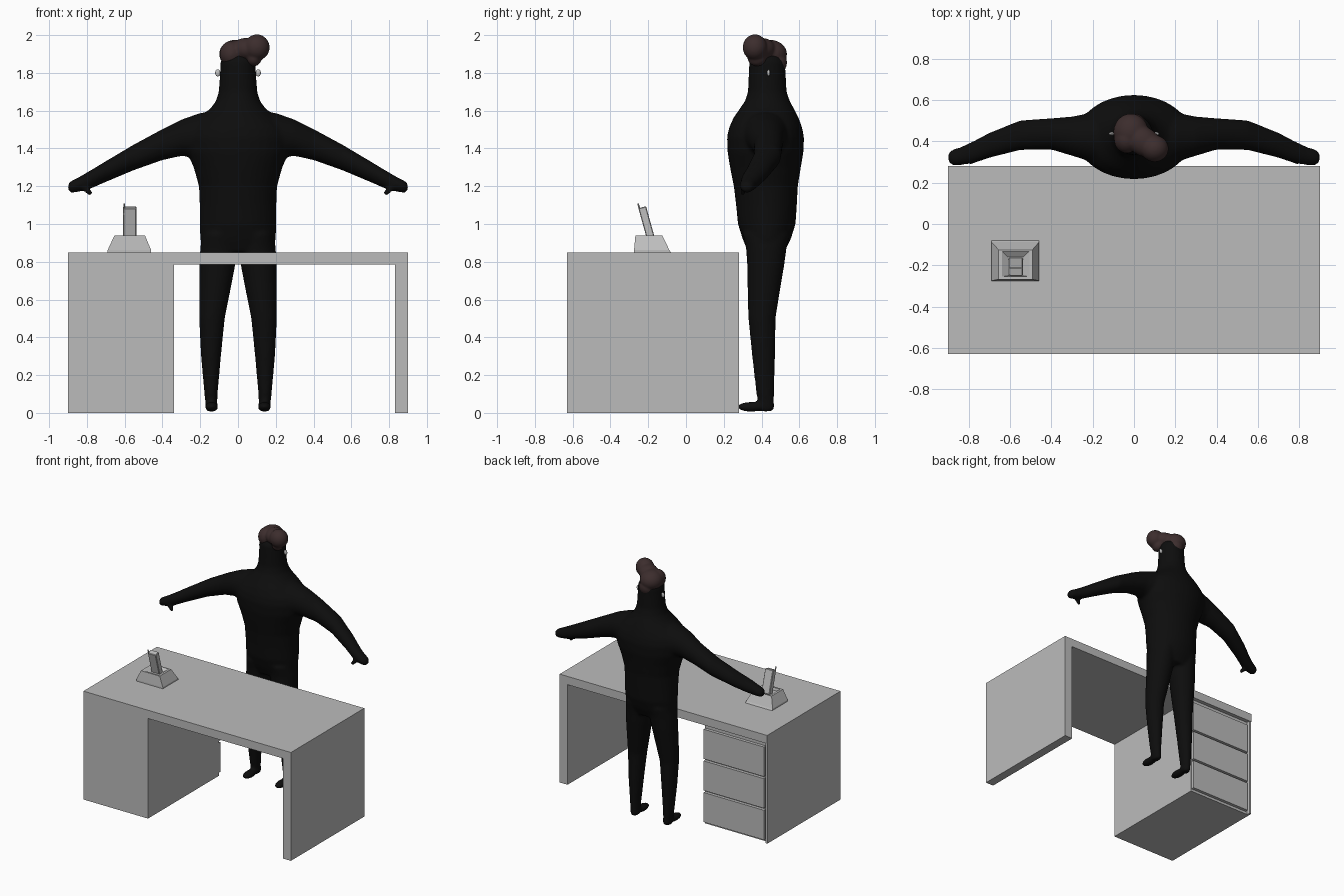
import bpy, bmesh, math
from mathutils import Vector, Matrix

cube = bpy.data.objects.get("Cube")
if cube:
    bpy.data.objects.remove(cube, do_unlink=True)


def material(name, r, g, b):
    m = bpy.data.materials.new(name)
    m.use_nodes = True
    m.diffuse_color = (r, g, b, 1)
    shader = m.node_tree.nodes["Principled BSDF"]
    shader.inputs["Base Color"].default_value = (r, g, b, 1)
    shader.inputs["Roughness"].default_value = 0.7
    return m


BLACK = material("black suit", 0.004, 0.004, 0.004)
BROWN = material("dark brown hair", 0.045, 0.026, 0.026)
GREY = material("desk grey", 0.5, 0.5, 0.5)
PALE = material("phone grey", 0.52, 0.52, 0.52)


def finish(bm, name, mat):
    bmesh.ops.recalc_face_normals(bm, faces=bm.faces)
    me = bpy.data.meshes.new(name)
    bm.to_mesh(me)
    bm.free()
    me.materials.append(mat)
    ob = bpy.data.objects.new(name, me)
    bpy.context.collection.objects.link(ob)
    return ob


def box(name, x0, x1, y0, y1, z0, z1, mat):
    bm = bmesh.new()
    size = Matrix.Diagonal((x1 - x0, y1 - y0, z1 - z0, 1))
    mid = Matrix.Translation(((x0 + x1) / 2, (y0 + y1) / 2, (z0 + z1) / 2))
    bmesh.ops.create_cube(bm, size=1, matrix=mid @ size)
    return finish(bm, name, mat)


def tube(bm, rings, n=32):
    """Closed loft through ellipses given as (centre, radius vector, radius vector)."""
    loops = []
    for c, u, v in rings:
        turn = [2 * math.pi * i / n for i in range(n)]
        loops.append([bm.verts.new(c + u * math.cos(t) + v * math.sin(t)) for t in turn])
    for a, b in zip(loops, loops[1:]):
        for i in range(n):
            j = (i + 1) % n
            bm.faces.new((a[i], a[j], b[j], b[i]))
    bm.faces.new(loops[0])
    bm.faces.new(loops[-1])


def upright(z, x0, x1, y0, y1):
    return (Vector(((x0 + x1) / 2, (y0 + y1) / 2, z)),
            Vector(((x1 - x0) / 2, 0, 0)), Vector((0, (y1 - y0) / 2, 0)))


def sideways(s, x, y0, y1, z0, z1):
    return (Vector((s * x, (y0 + y1) / 2, (z0 + z1) / 2)),
            Vector((0, (y1 - y0) / 2, 0)), Vector((0, 0, (z1 - z0) / 2)))


def ball(bm, centre, radii, spin=0, tilt=0):
    m = (Matrix.Translation(centre) @ Matrix.Rotation(spin, 4, 'Z')
         @ Matrix.Rotation(tilt, 4, 'X') @ Matrix.Diagonal((*radii, 1)))
    bmesh.ops.create_uvsphere(bm, u_segments=24, v_segments=16, radius=1, matrix=m)


def blend(ob, voxel, rounds):
    """Fuse overlapping pieces into one soft skin."""
    r = ob.modifiers.new("fuse", 'REMESH')
    r.mode = 'VOXEL'
    r.voxel_size = voxel
    r.use_smooth_shade = True
    s = ob.modifiers.new("soften", 'SMOOTH')
    s.factor = 0.5
    s.iterations = rounds


# Body: torso and head, legs, feet, arms and thumbs
bm = bmesh.new()
torso = [(0.85, 0.18, .33, .52), (0.92, 0.2, .3, .555), (1.0, 0.203, .275, .58),
         (1.1, 0.203, .265, .587), (1.2, 0.207, .253, .592), (1.3, 0.235, .233, .608),
         (1.38, 0.27, .22, .622), (1.46, 0.28, .217, .625), (1.51, 0.262, .228, .615),
         (1.56, 0.21, .25, .597), (1.61, 0.148, .284, .572), (1.65, 0.117, .312, .55),
         (1.7, 0.102, .328, .533), (1.8, 0.095, .332, .527), (1.86, 0.093, .335, .525),
         (1.9, 0.07, .36, .5)]
tube(bm, [upright(z, -w, w, y0, y1) for z, w, y0, y1 in torso])
leg = [(0.01, .112, .168, .39, .465), (0.1, .108, .178, .372, .467), (0.3, .09, .196, .35, .472),
       (0.5, .07, .206, .33, .474), (0.65, .04, .206, .326, .498), (0.78, .015, .204, .324, .52),
       (0.87, .0, .2, .318, .532), (0.95, .01, .19, .3, .55)]
arm = [(.08, .28, .56, 1.36, 1.6), (.2, .3, .54, 1.35, 1.588), (.3, .33, .52, 1.36, 1.553),
       (.4, .36, .512, 1.338, 1.503), (.55, .358, .502, 1.285, 1.422),
       (.7, .32, .442, 1.222, 1.333), (.78, .293, .4, 1.187, 1.285),
       (.84, .285, .372, 1.17, 1.25), (.88, .285, .36, 1.165, 1.23), (.9, .3, .345, 1.175, 1.215)]
for s in (-1, 1):
    tube(bm, [upright(z, min(s * a, s * b), max(s * a, s * b), y0, y1) for z, a, b, y0, y1 in leg])
    ball(bm, (s * 0.14, 0.345, 0.032), (0.036, 0.075, 0.026))
    ball(bm, (s * 0.14, 0.42, 0.036), (0.034, 0.05, 0.03))
    tube(bm, [sideways(s, *row) for row in arm])
    for k in range(5):
        ball(bm, (s * (0.825 - 0.01 * k), 0.308 - 0.002 * k, 1.205 - 0.01 * k), (0.016,) * 3)
body = finish(bm, "body", BLACK)
blend(body, 0.011, 6)

# Swept hair: crown, nape and forelock
bm = bmesh.new()
ball(bm, (-0.015, 0.445, 1.9), (0.085, 0.09, 0.075))
ball(bm, (0.0, 0.475, 1.855), (0.06, 0.06, 0.065))
ball(bm, (-0.035, 0.41, 1.9), (0.062, 0.068, 0.07))
ball(bm, (0.045, 0.4, 1.925), (0.09, 0.07, 0.06), -0.6)
ball(bm, (0.1, 0.365, 1.935), (0.068, 0.065, 0.069))
ball(bm, (0.085, 0.375, 1.88), (0.04, 0.05, 0.045))
hair = finish(bm, "hair", BROWN)
blend(hair, 0.007, 5)

# Small ear studs
for side, s in (("left", 1), ("right", -1)):
    bm = bmesh.new()
    ball(bm, (s * 0.107, 0.437, 1.8), (0.014, 0.008, 0.019))
    stud = finish(bm, side + "_ear_stud", PALE)
    for p in stud.data.polygons:
        p.use_smooth = True

# Desk: top, end panel and drawer cabinet opening to the back
FRONT, BACK = -0.63, 0.28
box("desk_top", -0.9, 0.9, FRONT, BACK, 0.785, 0.85, GREY)
box("end_panel", 0.832, 0.9, FRONT, BACK, 0.0, 0.785, GREY)
box("drawer_cabinet", -0.9, -0.34, FRONT, BACK - 0.03, 0.0, 0.785, GREY)
box("cabinet_outer_edge", -0.9, -0.882, BACK - 0.03, BACK - 0.004, 0.0, 0.785, GREY)
for i in range(3):
    z = 0.02 + 0.248 * i
    box(f"drawer_{i + 1}", -0.868, -0.345, BACK - 0.03, BACK - 0.006, z, z + 0.232, GREY)

# Phone cradle: tapered block with a sunken top
bm = bmesh.new()
rings = [(0.85, -.69, -.46, -.275, -.08), (0.862, -.69, -.46, -.275, -.088),
         (0.938, -.655, -.492, -.268, -.125), (0.938, -.64, -.507, -.255, -.132),
         (0.918, -.61, -.537, -.25, -.16)]
loops = [[bm.verts.new((x, y, z)) for x, y in ((a, c), (b, c), (b, d), (a, d))]
         for z, a, b, c, d in rings]
for lo, hi in zip(loops, loops[1:]):
    for i in range(4):
        j = (i + 1) % 4
        bm.faces.new((lo[i], lo[j], hi[j], hi[i]))
bm.faces.new(loops[0])
bm.faces.new(loops[-1])
finish(bm, "phone_cradle", PALE)

# Handset leaning towards the front, with a short aerial
lean = Matrix.Translation((-0.573, -0.185, 0.92)) @ Matrix.Rotation(math.radians(15.5), 4, 'X')
bm = bmesh.new()
bmesh.ops.create_cube(bm, size=1, matrix=lean @ Matrix.Translation((0, 0, 0.085))
                      @ Matrix.Diagonal((0.07, 0.042, 0.18, 1)))
bmesh.ops.bevel(bm, geom=bm.edges[:], offset=0.004, segments=1, affect='EDGES')
finish(bm, "handset", PALE)
bm = bmesh.new()
bmesh.ops.create_cone(bm, cap_ends=True, segments=8, radius1=0.005, radius2=0.004, depth=0.06,
                      matrix=lean @ Matrix.Translation((-0.03, -0.016, 0.17)))
finish(bm, "aerial", PALE)
